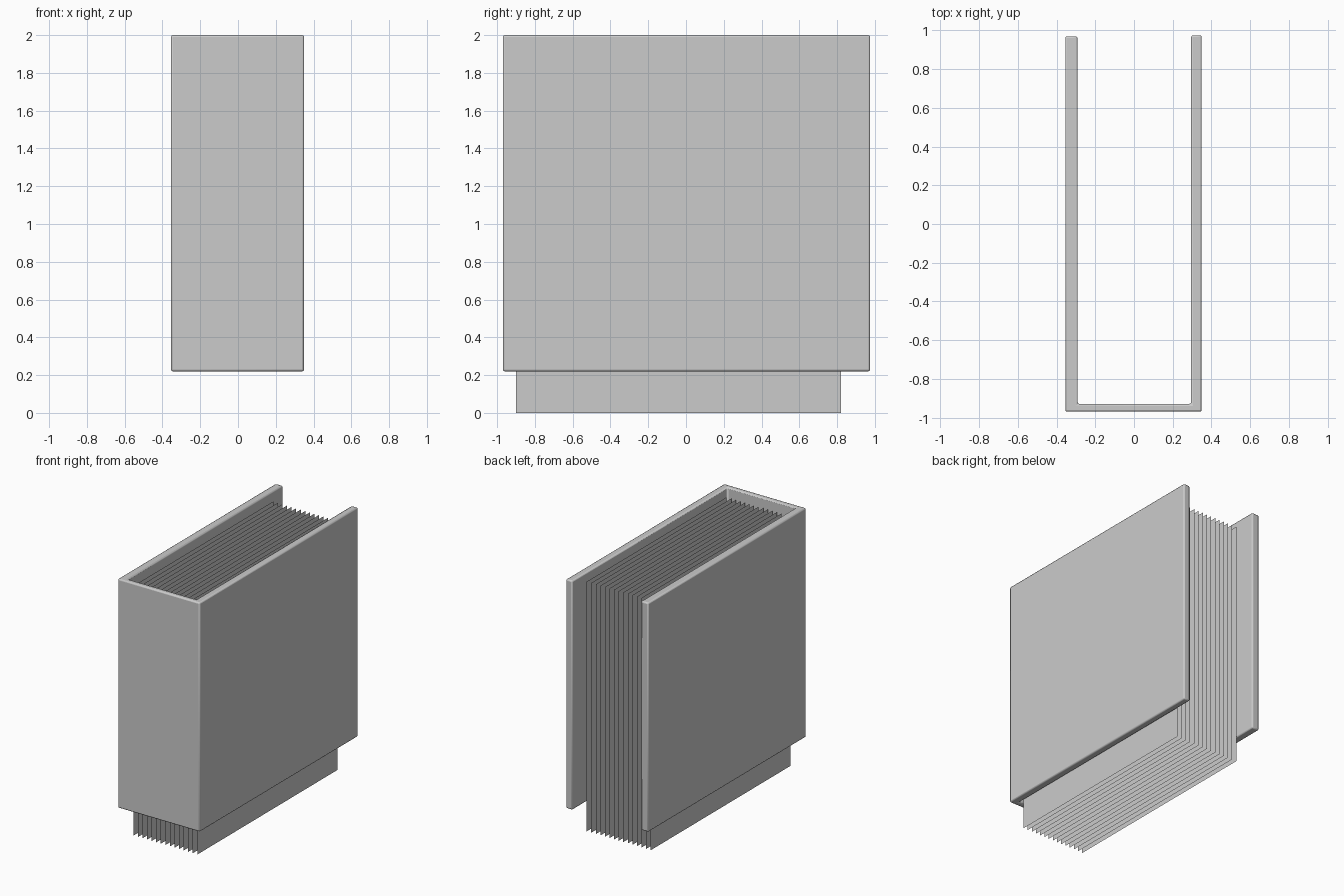
import bpy, bmesh
from mathutils import Vector

if "Cube" in bpy.data.objects:
    bpy.data.objects.remove(bpy.data.objects["Cube"])


def new_object(name, bm):
    mesh = bpy.data.meshes.new(name)
    bmesh.ops.recalc_face_normals(bm, faces=bm.faces)
    bm.to_mesh(mesh)
    bm.free()
    obj = bpy.data.objects.new(name, mesh)
    bpy.context.collection.objects.link(obj)
    return obj


# Cover: U-shaped outline (two boards and a spine) extruded upward
Z0, Z1 = 0.22, 2.0
outline = [(-0.355, 0.97), (-0.355, -0.97), (0.35, -0.97), (0.35, 0.975),
           (0.295, 0.975), (0.295, -0.93), (-0.292, -0.93), (-0.292, 0.97)]
bm = bmesh.new()
base = bm.faces.new([bm.verts.new((x, y, Z0)) for x, y in outline])
ext = bmesh.ops.extrude_face_region(bm, geom=[base], use_keep_orig=True)
top_verts = [g for g in ext["geom"] if isinstance(g, bmesh.types.BMVert)]
bmesh.ops.translate(bm, verts=top_verts, vec=Vector((0, 0, Z1 - Z0)))
cover = new_object("cover", bm)

# Slightly rounded cover edges
bevel = cover.modifiers.new("rounded_edges", "BEVEL")
bevel.width = 0.01
bevel.segments = 2
bpy.context.view_layer.objects.active = cover
cover.select_set(True)
bpy.ops.object.shade_smooth_by_angle()
cover.select_set(False)

# Pages: evenly spaced paper-thin sheets, hanging below the cover
PAGES = 15
X_MIN, X_MAX = -0.27, 0.28
Y_FRONT, Y_BACK, PAGE_TOP = -0.90, 0.82, 1.94
for i in range(PAGES):
    x = X_MIN + (X_MAX - X_MIN) * i / (PAGES - 1)
    bm = bmesh.new()
    bm.faces.new([bm.verts.new(p) for p in (
        (x, Y_FRONT, 0), (x, Y_BACK, 0), (x, Y_BACK, PAGE_TOP), (x, Y_FRONT, PAGE_TOP))])
    new_object(f"page_{i + 1:02d}", bm)
